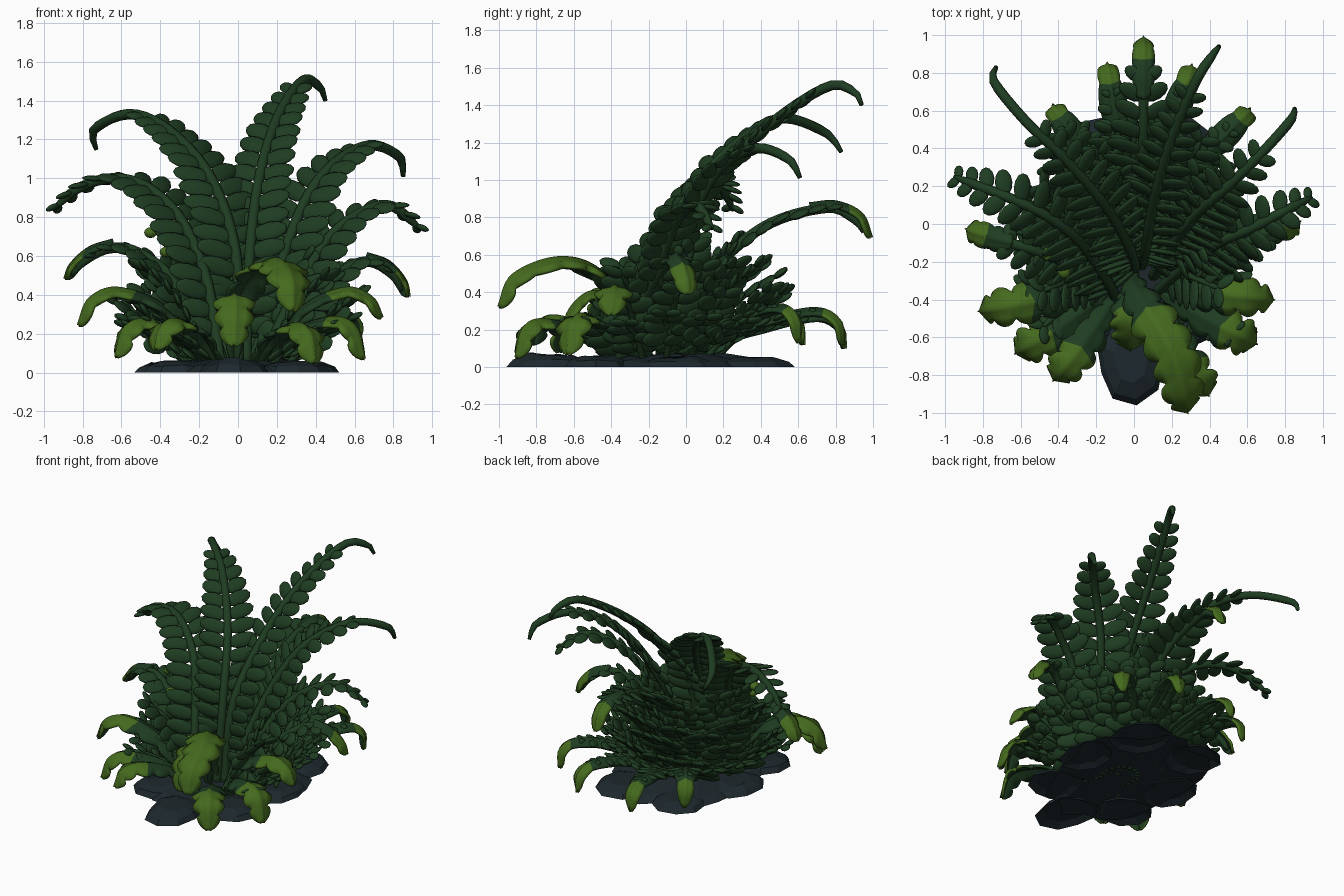
import bpy, bmesh, math, random
from mathutils import Vector, Matrix

if "Cube" in bpy.data.objects:
    bpy.data.objects.remove(bpy.data.objects["Cube"])

random.seed(4)


def material(name, rgb):
    m = bpy.data.materials.new(name)
    m.diffuse_color = (*rgb, 1)
    m.use_nodes = True
    m.node_tree.nodes["Principled BSDF"].inputs["Base Color"].default_value = m.diffuse_color
    return m


DARK = material("dark green", (0.0135, 0.046, 0.0155))
BRIGHT = material("bright leaf green", (0.06, 0.145, 0.013))
SLATE = material("dark slate", (0.0125, 0.021, 0.026))


def finish(bm, name, mats, smooth=True, recalc=True):
    for v in bm.verts:
        v.co.z = max(v.co.z, 0.0)
    if recalc:
        bmesh.ops.recalc_face_normals(bm, faces=bm.faces)
    for f in bm.faces:
        f.smooth = smooth
    me = bpy.data.meshes.new(name)
    bm.to_mesh(me)
    bm.free()
    for m in mats:
        me.materials.append(m)
    ob = bpy.data.objects.new(name, me)
    bpy.context.collection.objects.link(ob)
    return ob


def spline(pts, n):
    """Smooth path through pts, as n + 1 evenly spaced points."""
    p = [Vector(q) for q in pts]
    p = [2 * p[0] - p[1]] + p + [2 * p[-1] - p[-2]]
    fine = []
    for i in range(1, len(p) - 2):
        a, b, c, d = p[i - 1:i + 3]
        for k in range(24):
            t = k / 24
            fine.append(0.5 * (2 * b + (c - a) * t + (2 * a - 5 * b + 4 * c - d) * t * t
                               + (3 * b - a - 3 * c + d) * t ** 3))
    fine.append(p[-2])
    dist = [0.0]
    for a, b in zip(fine, fine[1:]):
        dist.append(dist[-1] + (b - a).length)
    out, j = [], 0
    for i in range(n + 1):
        s = dist[-1] * i / n
        while j < len(fine) - 2 and dist[j + 1] < s:
            j += 1
        out.append(fine[j].lerp(fine[j + 1], (s - dist[j]) / (dist[j + 1] - dist[j])))
    return out, dist[-1]


def frames(path, turn=0.0):
    """Tangent, sideways and facing vectors; turn swings the lower part to face the front."""
    run = path[-1] - path[0]
    side = Vector((run.y, -run.x, 0)).normalized()
    res = []
    for i in range(len(path)):
        t = (path[min(i + 1, len(path) - 1)] - path[max(i - 1, 0)]).normalized()
        s = side + Vector((turn * (1 - i / len(path)), 0, 0))
        s = (s - t * s.dot(t)).normalized()
        res.append((t, s, s.cross(t)))
    return res


def frond(name, pts, leaf=0.19, end=0.98, radius=0.03, gap=0.096, turn=0.0, shrink=0.62):
    """Tapered stem with paired oval leaflets."""
    bm = bmesh.new()
    n = 36
    path, length = spline(pts, n)
    fr = frames(path, turn)
    rings = []
    for i, (p, (t, s, u)) in enumerate(zip(path, fr)):
        f = i / n
        r = radius * (1 - 0.12 * f) * min(1, 0.45 + (1 - f) * 8)
        rings.append([bm.verts.new(p + r * (s * math.cos(a) + u * math.sin(a)))
                      for a in (k * math.tau / 8 for k in range(8))])
    for i in range(n):
        for k in range(8):
            bm.faces.new((rings[i][k], rings[i][k - 1], rings[i + 1][k - 1], rings[i + 1][k]))
    bm.faces.new(rings[0])
    bm.faces.new(rings[-1])
    # leaflets shrink and sweep forward towards the tip
    count = int(length * end / gap)
    for i in range(2, count + 1):
        f = end * i / count
        k = min(int(f * n), n - 1)
        p = path[k].lerp(path[k + 1], f * n - k)
        t, s, u = fr[k]
        g = f / end
        late = max(0, (g - 0.4) / 0.6)
        size = leaf * min(1, 0.55 + 1.8 * g) * (1 - shrink * late ** 2)
        for sgn in (-1, 1):
            d = (s * sgn + t * (0.26 + 0.5 * late ** 2) + u * random.uniform(-0.14, 0.05)).normalized()
            w = (t - d * t.dot(d)).normalized()
            w = (w + d.cross(w) * 0.25 * sgn).normalized()
            wid = min(0.05, size * 0.34)
            m = Matrix((d * size * 0.52, w * wid, d.cross(w) * 0.016)).transposed().to_4x4()
            m.translation = p + d * size * 0.52
            bmesh.ops.create_uvsphere(bm, u_segments=10, v_segments=6, radius=1,
                                      matrix=m @ Matrix.Rotation(math.pi / 2, 4, 'Y'))
    return finish(bm, name, (DARK,))


def broad_leaf(name, pts, half=0.1, tip=0.6, lobes=6, start=0.15, depth=0.4):
    """Arched ribbon leaf with lobed edges; top side bright beyond fraction tip, underside dark."""
    bm = bmesh.new()
    n = lobes * 6
    path, _ = spline(pts, n)
    fr = frames(path)
    rows = []
    for i, (p, (t, s, u)) in enumerate(zip(path, fr)):
        f = i / n
        w = half * min(1, start + 1.9 * f) * math.sqrt(max(0.02, 1 - max(0, (f - 0.6) / 0.4) ** 2))
        lobe = 1.02 - depth + depth * abs(math.sin(math.pi * lobes * f)) ** 0.7
        row = []
        for a in (-1, -0.55, -0.14, 0, 0.14, 0.55, 1):
            reach = w * a * (lobe if abs(a) == 1 else 1)
            q = p + s * reach + t * abs(a) * w * 0.3 - u * w * 0.33 * a * a
            if a == 0:
                q += u * 0.012
            row.append(bm.verts.new(q))
        rows.append(row)
    for i in range(n):
        for k in range(6):
            face = bm.faces.new((rows[i][k], rows[i][k + 1], rows[i + 1][k + 1], rows[i + 1][k]))
            face.material_index = int(i / n > tip)
    ob = finish(bm, name, (DARK, BRIGHT, DARK, DARK), recalc=False)
    mod = ob.modifiers.new("thickness", 'SOLIDIFY')
    mod.thickness = 0.018
    mod.offset = 0
    mod.material_offset = 2
    return ob


# tall arching fronds
frond("tall_frond_right", [(0.04, -0.22, 0.03), (0.06, -0.14, 0.6), (0.11, 0.14, 1.0), (0.2, 0.45, 1.3),
                           (0.33, 0.76, 1.5), (0.42, 0.9, 1.47), (0.45, 0.94, 1.4)], 0.185, 0.82, shrink=0.45)
frond("tall_frond_left", [(0.0, -0.25, 0.03), (-0.01, -0.16, 0.6), (-0.14, 0.08, 1.0), (-0.36, 0.34, 1.25),
                          (-0.56, 0.53, 1.33), (-0.74, 0.75, 1.25), (-0.73, 0.83, 1.15)],
      0.21, 0.75, turn=0.5, shrink=0.5)
frond("mid_frond_right", [(0.1, -0.28, 0.03), (0.2, -0.12, 0.48), (0.34, 0.06, 0.87), (0.5, 0.2, 1.08),
                          (0.68, 0.38, 1.17), (0.83, 0.55, 1.11), (0.85, 0.61, 1.01)],
      0.21, 0.78, turn=0.6, shrink=0.5)
frond("mid_frond_left", [(-0.09, -0.4, 0.03), (-0.16, -0.27, 0.47), (-0.29, -0.09, 0.78), (-0.46, 0.04, 0.95),
                         (-0.64, 0.13, 1.0), (-0.82, 0.2, 0.95), (-0.95, 0.25, 0.84)], 0.2, turn=0.9)
frond("low_frond_right", [(0.12, -0.36, 0.03), (0.28, -0.22, 0.38), (0.45, -0.1, 0.67), (0.61, -0.03, 0.81),
                          (0.78, 0.06, 0.86), (0.94, 0.14, 0.74)], 0.19, turn=0.8)
frond("rear_frond", [(0.03, -0.15, 0.03), (0.04, 0.06, 0.42), (0.05, 0.4, 0.74), (0.05, 0.75, 0.85),
                     (0.05, 0.9, 0.79), (0.05, 0.95, 0.72)], 0.23, 0.84, shrink=0.5)
frond("side_frond_left", [(-0.14, -0.36, 0.03), (-0.32, -0.23, 0.45), (-0.5, -0.15, 0.61), (-0.66, -0.1, 0.64),
                          (-0.8, -0.06, 0.57), (-0.85, -0.04, 0.5)], 0.19, 0.85, turn=0.6)
frond("side_frond_right", [(0.16, -0.36, 0.03), (0.4, -0.22, 0.38), (0.55, -0.12, 0.53), (0.68, -0.06, 0.57),
                           (0.8, -0.01, 0.5), (0.84, 0.01, 0.42)], 0.18, 0.85, turn=0.6)

# rounded bright tips on the rear and side fronds
broad_leaf("rear_frond_tip", [(0.05, 0.66, 0.86), (0.05, 0.8, 0.87), (0.05, 0.93, 0.81), (0.05, 0.98, 0.69)],
           0.056, 0.47, 3, 0.6, 0.15)
broad_leaf("side_tip_left", [(-0.64, -0.1, 0.67), (-0.76, -0.07, 0.63), (-0.85, -0.04, 0.55), (-0.88, -0.03, 0.48)],
           0.066, 0.42, 3, 0.6, 0.2)
broad_leaf("side_tip_right", [(0.66, -0.06, 0.6), (0.77, -0.03, 0.56), (0.85, 0, 0.47), (0.87, 0.01, 0.39)],
           0.066, 0.42, 3, 0.6, 0.2)

# two small bright leaflets showing through the left frond
for i, (x, y, z) in enumerate([(-0.45, -0.16, 0.72), (-0.37, -0.25, 0.62)]):
    bm = bmesh.new()
    bmesh.ops.create_uvsphere(bm, u_segments=10, v_segments=6, radius=1,
                              matrix=Matrix.Translation((x, y, z)) @ Matrix.Diagonal((0.035, 0.04, 0.028, 1)))
    finish(bm, f"small_leaflet_{i + 1}", (BRIGHT,))

# drooping rear leaves with bright tips, leafy along the stalk
for i, (x, y, z, top) in enumerate([(-0.14, 0.84, 0.1, 0.27), (0.3, 0.83, 0.12, 0.3),
                                    (0.6, 0.6, 0.13, 0.32), (-0.42, 0.62, 0.12, 0.3)]):
    path = [(x * 0.15, -0.1, 0.04), (x * 0.5, y * 0.45, top * 0.75),
            (x * 0.84, y * 0.82, top), (x, y * 0.98, top - 0.06), (x, y, z)]
    broad_leaf(f"rear_leaf_{i + 1}", path, 0.072, 0.77, 5, 0.15, 0.2)
    frond(f"rear_leaf_stalk_{i + 1}", path[:3] + [(x * 0.9, y * 0.9, top - 0.02)], 0.16, 0.9, 0.02, 0.085)

# dense skirt of short rising fronds, in rows from low and wide to high and narrow
SKIRT = [(14, 0.12, 0.68, 0.26, 0.16, -35), (10, 0.3, 0.7, 0.4, 0.18, -15),
         (11, 0.1, 0.6, 0.54, 0.19, -20), (8, 0.08, 0.42, 0.62, 0.19, 5)]
for row, (num, inner, reach, height, leaf, first) in enumerate(SKIRT):
    for i in range(num):
        a = math.radians(first + (180 - 2 * first) * i / (num - 1))
        r = reach * random.uniform(0.92, 1.06)
        h = height * random.uniform(0.88, 1.1)
        c, s = math.cos(a) * 0.86, math.sin(a)
        frond(f"skirt_frond_{row + 1}_{i + 1}",
              [(c * q, -0.15 + s * q, z) for q, z in
               ((inner, 0.03), (inner + 0.33 * (r - inner), h * 0.42), (inner + 0.7 * (r - inner), h * 0.8), (r, h))],
              leaf, radius=0.018, gap=0.082, turn=0.7, shrink=0.4)

# broad bright leaves arching over the front
broad_leaf("front_arch_leaf", [(-0.02, -0.24, 0.04), (0.0, -0.34, 0.35), (0.1, -0.5, 0.53), (0.21, -0.7, 0.57),
                               (0.27, -0.92, 0.48), (0.28, -0.99, 0.32)], 0.13, 0.4, 8)
broad_leaf("front_centre_leaf", [(-0.02, -0.3, 0.04), (-0.02, -0.4, 0.32), (-0.02, -0.5, 0.39),
                                 (-0.02, -0.61, 0.3), (-0.02, -0.66, 0.14)], 0.105, 0.45)
FRONT = [(-0.42, -0.82, 0.12, 0.26), (0.39, -0.9, 0.05, 0.24), (-0.62, -0.68, 0.08, 0.26),
         (-0.81, -0.46, 0.24, 0.42), (0.73, -0.4, 0.28, 0.42), (0.64, -0.63, 0.07, 0.27)]
for i, (x, y, z, top) in enumerate(FRONT):
    dy = y + 0.32
    broad_leaf(f"front_leaf_{i + 1}", [(x * 0.2, -0.32 + dy * 0.1, 0.03), (x * 0.45, -0.32 + dy * 0.4, top * 0.75),
                                       (x * 0.75, -0.32 + dy * 0.75, top),
                                       (x * 0.93, -0.32 + dy * 0.93, top * 0.8 + z * 0.15), (x, y, z)], 0.108, 0.58)


# jagged rock base
def rock(name, cx, cy, rx, ry, h, seg):
    bm = bmesh.new()
    loops = []
    jag = [random.uniform(0.82, 1.03) for _ in range(seg)]
    for q, z in ((0.72, 0.025), (1, 0), (0.86, 0.55 * h), (0.5, h)):
        loops.append([bm.verts.new((cx + rx * q * jag[k] * math.cos(k * math.tau / seg),
                                    cy + ry * q * jag[k] * math.sin(k * math.tau / seg),
                                    z * (random.uniform(0.75, 1.1) if z > 0.03 else 1))) for k in range(seg)])
    for a, b in zip(loops, loops[1:]):
        for k in range(seg):
            bm.faces.new((a[k - 1], a[k], b[k], b[k - 1]))
    bm.faces.new(loops[0])
    bm.faces.new(loops[-1])
    return finish(bm, name, (SLATE,), False)


rock("rock_base", 0, -0.1, 0.51, 0.66, 0.07, 24)
for i, (x, y, rx, ry, h) in enumerate([(-0.02, -0.72, 0.19, 0.24, 0.075), (0.28, -0.48, 0.2, 0.2, 0.065),
                                       (-0.3, -0.46, 0.2, 0.19, 0.065), (0.37, -0.05, 0.17, 0.24, 0.055),
                                       (-0.37, -0.05, 0.17, 0.24, 0.055), (0.24, 0.36, 0.22, 0.22, 0.05),
                                       (-0.2, 0.37, 0.22, 0.22, 0.05)]):
    rock(f"rock_{i + 1}", x, y, rx, ry, h, 9)
